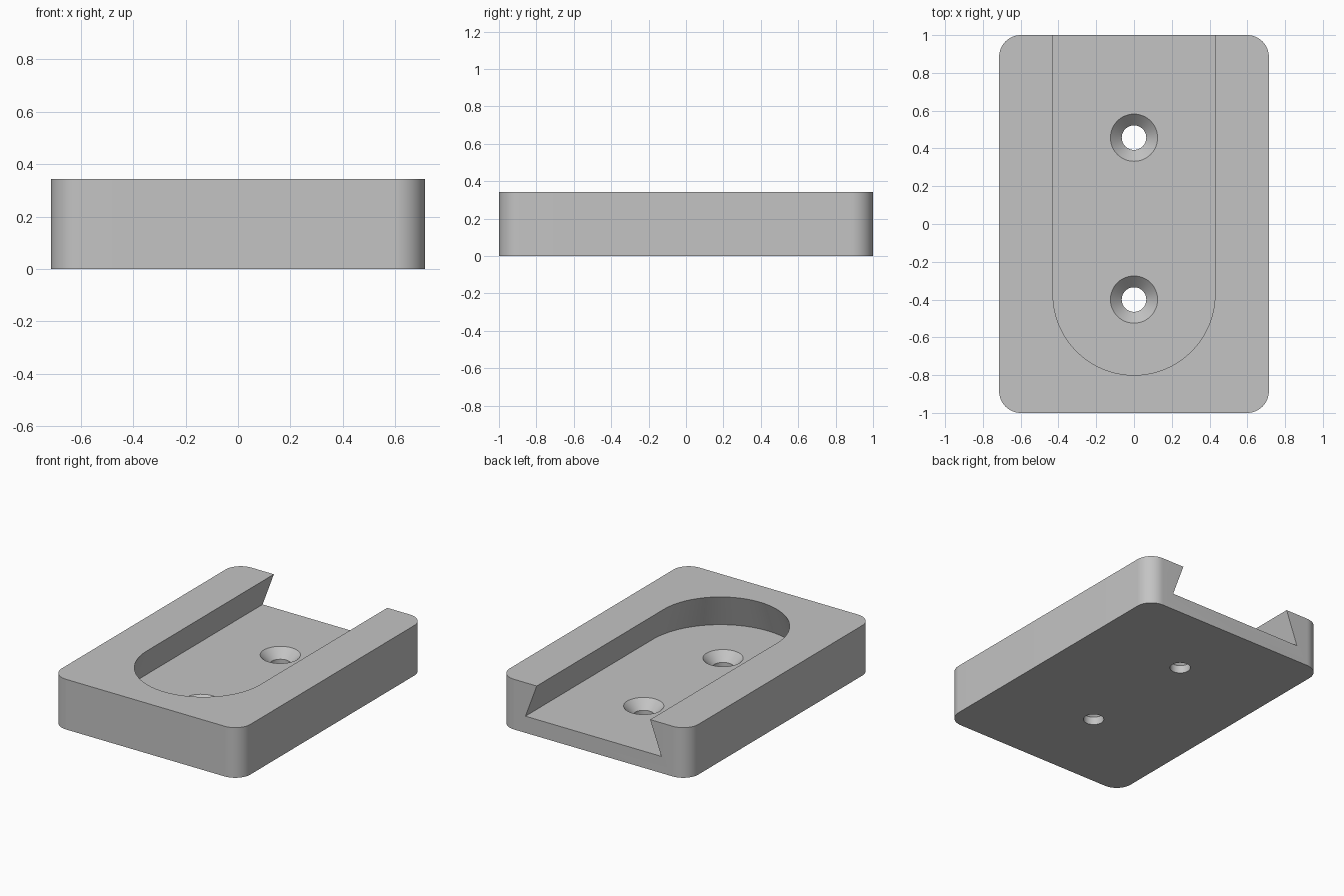
import bpy, bmesh, math

old = bpy.data.objects.get("Cube")
if old:
    bpy.data.objects.remove(old, do_unlink=True)

W, L, H = 0.714, 1.0, 0.343      # half width, half length, height
CORNER = 0.115
FLOOR = 0.114                    # slot floor height
SLOT_TOP, SLOT_LOW = 0.429, 0.514
SLOT_Y = -0.371                  # centre of the rounded slot end
HOLES = (0.457, -0.4)
EPS = 0.02

grey = bpy.data.materials.new("plain grey")
grey.use_nodes = True
colour = (0.55, 0.55, 0.55, 1)
grey.diffuse_color = colour
grey.node_tree.nodes["Principled BSDF"].inputs["Base Color"].default_value = colour


def arc(cx, cy, r, a0, a1, n):
    steps = [math.radians(a0 + (a1 - a0) * i / n) for i in range(n + 1)]
    return [(cx + r * math.cos(a), cy + r * math.sin(a)) for a in steps]


def loft(name, rings):
    """Closed solid through a stack of (z, outline) rings."""
    bm = bmesh.new()
    loops = [[bm.verts.new((x, y, z)) for x, y in pts] for z, pts in rings]
    n = len(loops[0])
    for low, high in zip(loops, loops[1:]):
        for i in range(n):
            j = (i + 1) % n
            bm.faces.new((low[i], low[j], high[j], high[i]))
    bm.faces.new(loops[0][::-1])
    bm.faces.new(loops[-1])
    bmesh.ops.recalc_face_normals(bm, faces=bm.faces)
    mesh = bpy.data.meshes.new(name)
    bm.to_mesh(mesh)
    bm.free()
    mesh.materials.append(grey)
    obj = bpy.data.objects.new(name, mesh)
    bpy.context.collection.objects.link(obj)
    return obj


def slot_outline(r):
    return arc(0, SLOT_Y, r, 180, 360, 64) + [(r, L + EPS), (-r, L + EPS)]


def circle(y, r):
    return arc(0, y, r, 0, 360, 48)[:-1]


# Rounded block
outline = []
for k, (sx, sy) in enumerate(((1, 1), (-1, 1), (-1, -1), (1, -1))):
    outline += arc(sx * (W - CORNER), sy * (L - CORNER), CORNER, 90 * k, 90 * k + 90, 16)
plate = loft("mounting_plate", [(0, outline), (H, outline)])

# Undercut slot, open at the back
slope = (SLOT_LOW - SLOT_TOP) / (H - FLOOR)
cutters = [loft("slot_cutter", [(FLOOR, slot_outline(SLOT_LOW)),
                                (H + EPS, slot_outline(SLOT_TOP - slope * EPS))])]

# Countersunk screw holes
R_HOLE, R_SINK = 0.065, 0.125
for y in HOLES:
    cutters.append(loft("screw_hole_cutter", [
        (-EPS, circle(y, R_HOLE)),
        (FLOOR - (R_SINK - R_HOLE), circle(y, R_HOLE)),
        (FLOOR, circle(y, R_SINK)),
        (FLOOR + EPS, circle(y, R_SINK))]))

# Apply the cuts in turn, then drop the cutters
bpy.context.view_layer.objects.active = plate
for cutter in cutters:
    cutter.hide_render = True
    mod = plate.modifiers.new("cut", "BOOLEAN")
    mod.operation = "DIFFERENCE"
    mod.solver = "EXACT"
    mod.object = cutter
    bpy.ops.object.modifier_apply(modifier=mod.name)
    bpy.data.objects.remove(cutter, do_unlink=True)

bpy.ops.object.select_all(action="DESELECT")
plate.select_set(True)
bpy.ops.object.shade_smooth_by_angle(angle=math.radians(30))
